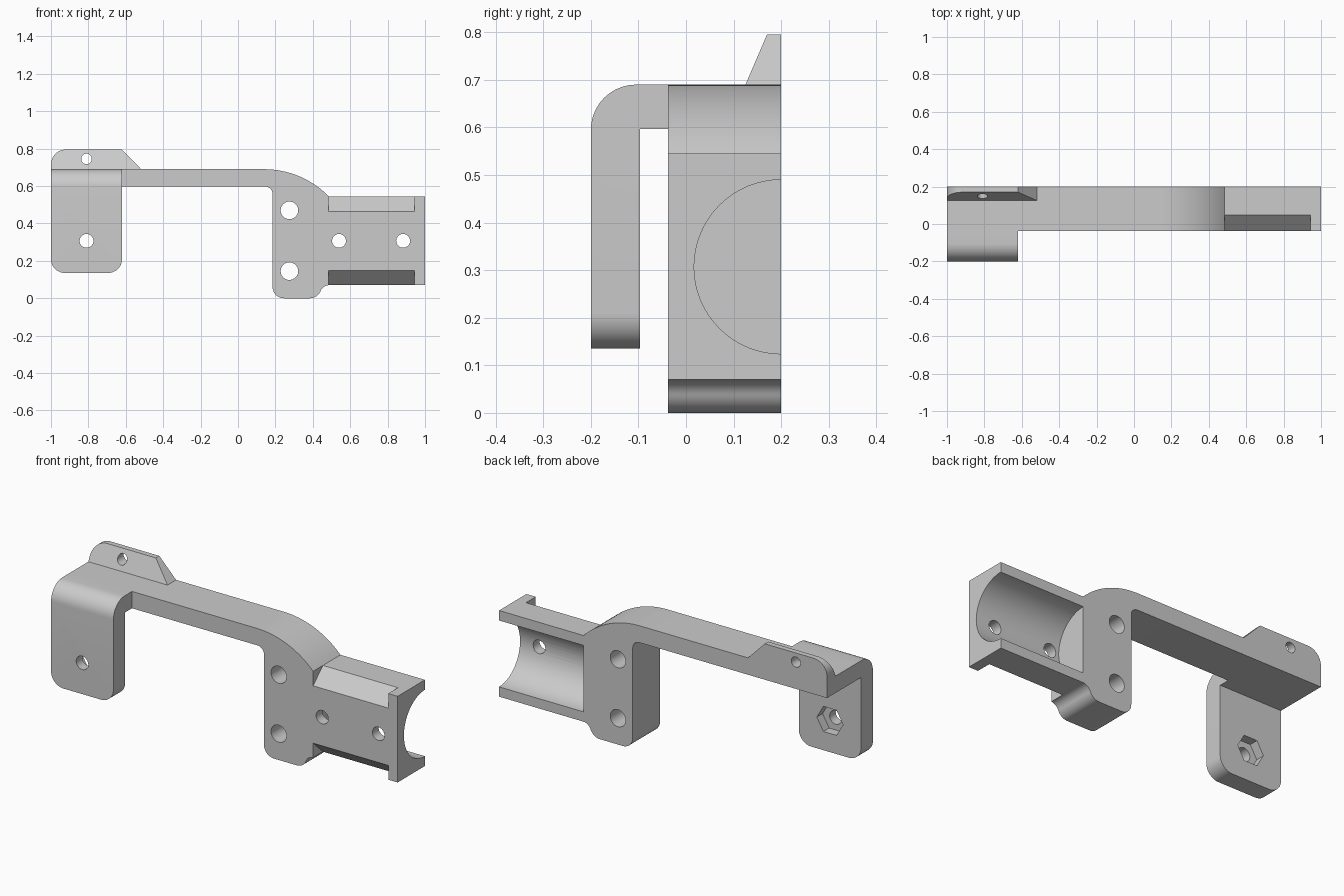
import bpy
import bmesh
from math import sin, cos, tan, pi, radians
from mathutils import Vector

if "Cube" in bpy.data.objects:
    bpy.data.objects.remove(bpy.data.objects["Cube"], do_unlink=True)

grey = bpy.data.materials.new("light_grey")
grey.use_nodes = True
grey.diffuse_color = (0.6, 0.6, 0.6, 1)
grey.node_tree.nodes["Principled BSDF"].inputs["Base Color"].default_value = (0.6, 0.6, 0.6, 1)


def rounded(points, steps=10):
    """Outline from (u, v) corners or (u, v, radius) rounded corners."""
    out = []
    for i, p in enumerate(points):
        c = Vector(p[:2])
        if len(p) == 2:
            out.append(c)
            continue
        a = (Vector(points[i - 1][:2]) - c).normalized()
        b = (Vector(points[(i + 1) % len(points)][:2]) - c).normalized()
        half = a.angle(b) / 2
        centre = c + (a + b).normalized() * p[2] / sin(half)
        start = c + a * p[2] / tan(half) - centre
        end = c + b * p[2] / tan(half) - centre
        sweep = pi - 2 * half
        for k in range(steps + 1):
            t = k / steps
            out.append(centre + (start * sin((1 - t) * sweep) + end * sin(t * sweep)) / sin(sweep))
    return out


def ring(u, v, r, n=32):
    return [(u + r * cos(2 * pi * k / n), v + r * sin(2 * pi * k / n)) for k in range(n)]


def prism(name, points, axis, lo, hi):
    """Extrude an outline along x (outline in y, z) or along y (outline in x, z)."""
    place = (lambda p, d: (d, p[0], p[1])) if axis == "x" else (lambda p, d: (p[0], d, p[1]))
    bm = bmesh.new()
    face = bm.faces.new([bm.verts.new(place(p, lo)) for p in rounded(points)])
    moved = bmesh.ops.extrude_face_region(bm, geom=[face])["geom"]
    shift = Vector(place((0, 0), hi - lo))
    bmesh.ops.translate(bm, vec=shift, verts=[g for g in moved if isinstance(g, bmesh.types.BMVert)])
    bmesh.ops.recalc_face_normals(bm, faces=bm.faces)
    mesh = bpy.data.meshes.new(name)
    bm.to_mesh(mesh)
    bm.free()
    mesh.materials.append(grey)
    obj = bpy.data.objects.new(name, mesh)
    bpy.context.collection.objects.link(obj)
    return obj


def combine(obj, tool, operation="DIFFERENCE"):
    mod = obj.modifiers.new("shape", "BOOLEAN")
    mod.operation, mod.object, mod.solver = operation, tool, "EXACT"
    bpy.context.view_layer.update()
    graph = bpy.context.evaluated_depsgraph_get()
    result = bpy.data.meshes.new_from_object(obj.evaluated_get(graph))
    obj.modifiers.clear()
    obj.data = result
    bpy.data.objects.remove(tool, do_unlink=True)


def drill(obj, x, z, r, n=32, lo=-0.4, hi=0.4):
    combine(obj, prism("drill", ring(x, z, r, n), "y", lo, hi))


FRONT, BACK, TOP, UNDER = -0.038, 0.2, 0.69, 0.597
MID = 0.307

# Main body: long arm, curved shoulder, boss and cradle block
shoulder = [(0.14 + 0.483 * sin(radians(a)), 0.207 + 0.483 * cos(radians(a)))
            for a in [45.6 * k / 16 for k in range(17)]]
body = prism("arm_and_cradle", [(-1, TOP)] + shoulder + [
    (1, 0.545), (1, 0.07), (0.455, 0.07, 0.05), (0.425, 0, 0.06),
    (0.185, 0, 0.06), (0.185, UNDER, 0.04), (-1, UNDER)], "y", FRONT, BACK)

# Half-round channel in the back of the cradle
combine(body, prism("channel", ring(BACK, MID, 0.183, 64), "x", 0.485, 1.1))

# Sloped relief pockets along the front edges of the cradle
for s in (1, -1):
    slope = [(FRONT - 0.085, MID + s * 0.078), (FRONT + 0.17, MID + s * 0.318),
             (FRONT - 0.085, MID + s * 0.318)]
    combine(body, prism("relief", slope, "x", 0.485, 0.943))

# Screw holes
for x, z, r in [(0.275, 0.47, 0.047), (0.275, 0.145, 0.047), (0.54, MID, 0.037), (0.883, MID, 0.037)]:
    drill(body, x, z, r)

# Hooked mounting plate at the front of the arm
plate = prism("mounting_plate", [
    (FRONT, TOP), (-0.2, TOP, 0.095), (-0.2, 0.05), (-0.097, 0.05),
    (-0.097, UNDER), (FRONT, UNDER)], "x", -1.1, -0.5)
combine(plate, prism("plate_outline", [
    (-1, 0.9), (-1, 0.135, 0.075), (-0.62, 0.135, 0.075), (-0.62, 0.9)], "y", -0.4, 0.4), "INTERSECT")
drill(plate, -0.81, MID, 0.037)
# Hexagonal nut recess in the back of the plate
drill(plate, -0.81, MID, 0.08, 6, -0.147, 0)

# Sloped tab standing on the arm
tab = prism("top_tab", [
    (0.125, TOP), (0.17, 0.795), (0.17, 0.9), (BACK, 0.9), (BACK, TOP)], "x", -1.1, -0.4)
combine(tab, prism("tab_outline", [
    (-1, 0.6), (-1, 0.795, 0.08), (-0.62, 0.795), (-0.43, 0.6)], "y", -0.4, 0.4), "INTERSECT")
drill(tab, -0.81, 0.745, 0.028)

# Smooth the curved walls, keep machined edges sharp
bpy.ops.object.select_all(action="DESELECT")
for obj in (body, plate, tab):
    obj.select_set(True)
bpy.context.view_layer.objects.active = body
bpy.ops.object.shade_smooth_by_angle(angle=radians(25))
